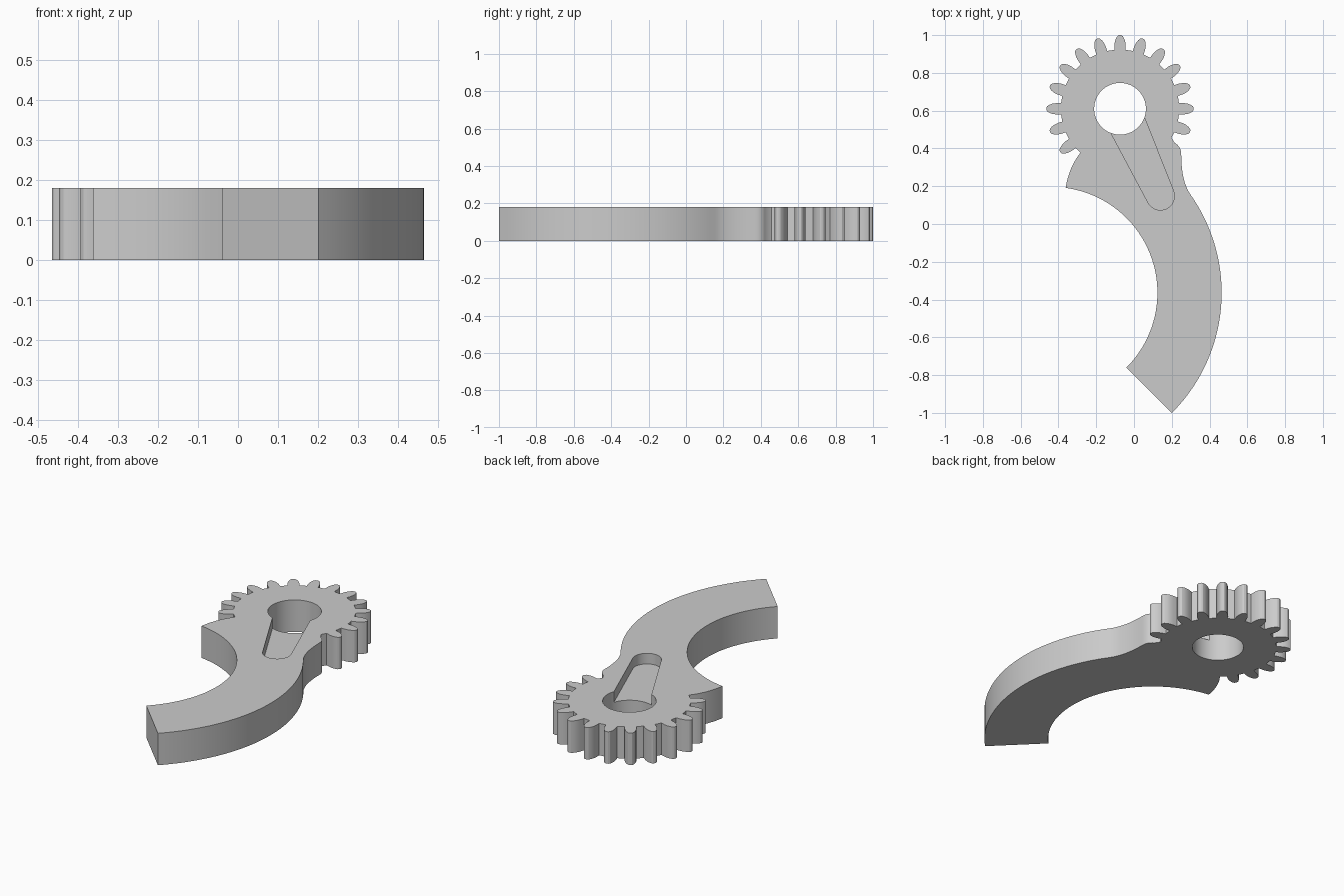
import bpy, bmesh
from math import sin, cos, radians
from mathutils import Vector

if "Cube" in bpy.data.objects:
    bpy.data.objects.remove(bpy.data.objects["Cube"])

THICK = 0.18
GEAR = Vector((-0.074, 0.61))      # gear centre
BEND = Vector((-0.436, -0.364))    # centre of the curved arm
ROOT = 0.312
END = Vector((0.14, 0.148))        # rounded end of the slot


def polar(c, r, deg):
    return c + Vector((r * cos(radians(deg)), r * sin(radians(deg))))


def arc(c, r, a, b, n):
    return [polar(c, r, a + (b - a) * i / n) for i in range(n + 1)]


def bezier(p, q, r, n=10):
    p, q, r = Vector(p), Vector(q), Vector(r)
    ts = [i / n for i in range(n + 1)]
    return [p * (1 - t) ** 2 + q * 2 * t * (1 - t) + r * t * t for t in ts]


def tooth(deg):
    side = [(ROOT, 0.030), (0.338, 0.030), (0.358, 0.027),
            (0.374, 0.021), (0.385, 0.014), (0.39, 0.006)]
    out = Vector((cos(radians(deg)), sin(radians(deg))))
    across = Vector((-out.y, out.x))
    right = [GEAR + out * r - across * w for r, w in side]
    left = [GEAR + out * r + across * w for r, w in reversed(side)]
    return right + left


def prism(name, points, z0, z1):
    bm = bmesh.new()
    base = bm.faces.new([bm.verts.new((p.x, p.y, z0)) for p in points])
    top = bmesh.ops.extrude_face_region(bm, geom=[base])["geom"]
    moved = [v for v in top if isinstance(v, bmesh.types.BMVert)]
    bmesh.ops.translate(bm, verts=moved, vec=(0, 0, z1 - z0))
    bmesh.ops.recalc_face_normals(bm, faces=bm.faces)
    mesh = bpy.data.meshes.new(name)
    bm.to_mesh(mesh)
    bm.free()
    ob = bpy.data.objects.new(name, mesh)
    bpy.context.collection.objects.link(ob)
    return ob


def cut(body, cutter):
    cutter.hide_render = True
    mod = body.modifiers.new(cutter.name, "BOOLEAN")
    mod.operation = "DIFFERENCE"
    mod.solver = "EXACT"
    mod.object = cutter
    bpy.ops.object.modifier_apply(modifier=mod.name)
    bpy.data.objects.remove(cutter)


# Toothed head, hooked corner and curved arm as one outline
outline = [polar(GEAR, ROOT, -29.4)]
for i in range(14):
    outline += tooth(-18 + 18 * i)
inner = arc(BEND, 0.56, 82.4, -45, 40)
outer = arc(BEND, 0.90, -45, 35, 40)
outline += bezier(polar(GEAR, ROOT, 228), (-0.345, 0.30), inner[0])[:-1]
outline += inner + outer
outline += bezier(outer[-1], (0.25, 0.224), (0.25, 0.37))[1:]
outline += bezier((0.25, 0.37), (0.25, 0.41), (0.215, 0.43), 5)[1:]

arm = prism("toothed_lever_arm", outline, 0, THICK)
bpy.context.view_layer.objects.active = arm
arm.select_set(True)

# Through hole, then the shallow tapered slot running into it
cut(arm, prism("shaft_hole", arc(GEAR, 0.137, 0, 354, 59), -0.1, 0.3))
slot = arc(END, 0.074, 208, 382, 24) + [Vector((0.041, 0.599)), Vector((-0.158, 0.549))]
cut(arm, prism("slot", slot, 0.12, 0.3))

# Single grey material
grey = bpy.data.materials.new("plain_grey")
colour = (0.6, 0.6, 0.6, 1)
grey.use_nodes = True
grey.diffuse_color = colour
grey.node_tree.nodes["Principled BSDF"].inputs["Base Color"].default_value = colour
arm.data.materials.clear()
arm.data.materials.append(grey)
for face in arm.data.polygons:
    face.material_index = 0
bpy.ops.object.shade_smooth_by_angle(angle=radians(25))
